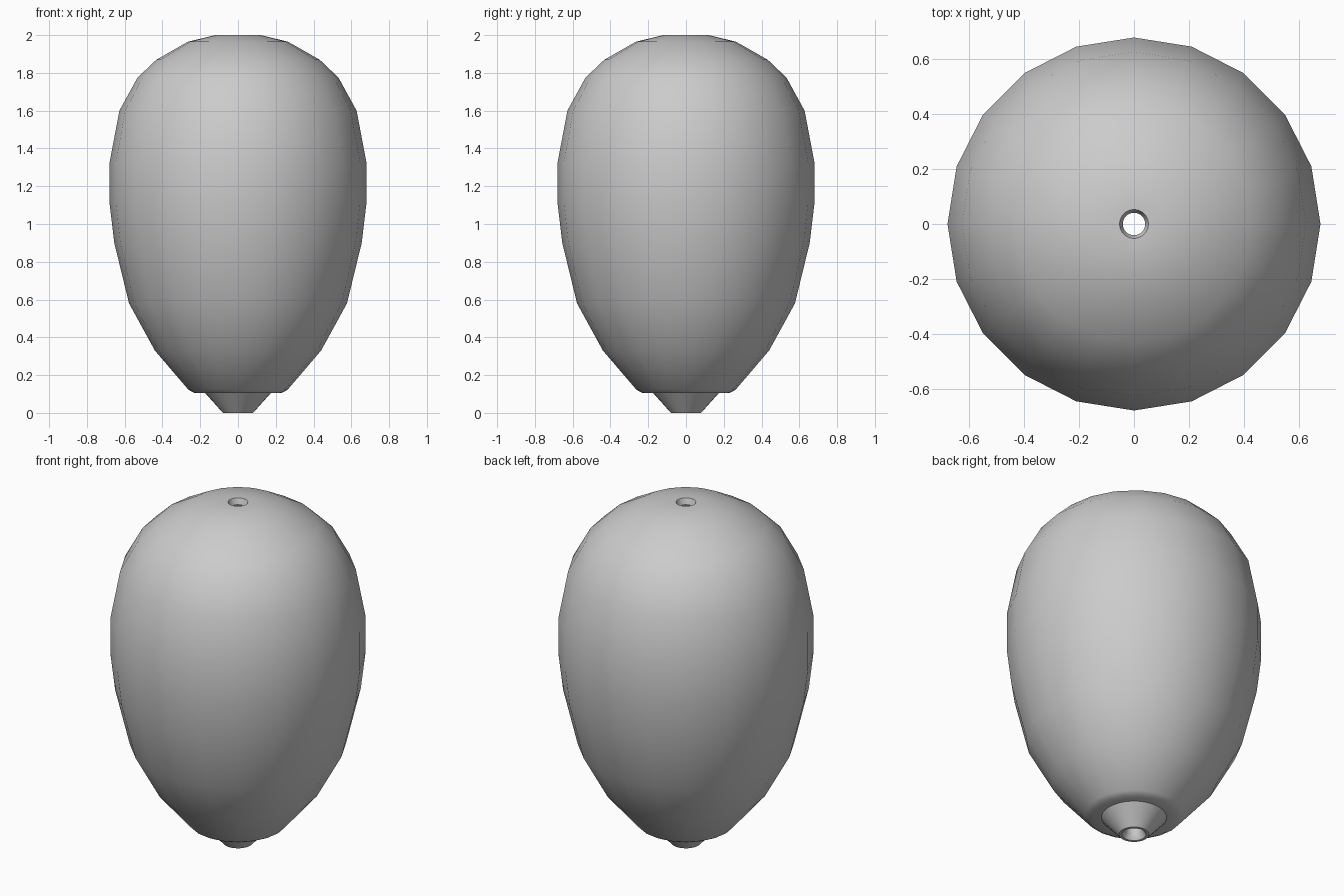
import bpy, bmesh, math

if "Cube" in bpy.data.objects:
    bpy.data.objects.remove(bpy.data.objects["Cube"])


def lathe(name, profile, sides, angle):
    """Revolve a closed (radius, z) profile around the z axis."""
    bm = bmesh.new()
    rings = [[bm.verts.new((r * math.cos(2 * math.pi * i / sides),
                            r * math.sin(2 * math.pi * i / sides), z))
              for i in range(sides)] for r, z in profile]
    for a, b in zip(rings, rings[1:] + rings[:1]):
        for i in range(sides):
            j = (i + 1) % sides
            bm.faces.new((a[i], a[j], b[j], b[i]))
    bmesh.ops.recalc_face_normals(bm, faces=bm.faces)
    mesh = bpy.data.meshes.new(name)
    bm.to_mesh(mesh)
    bm.free()
    obj = bpy.data.objects.new(name, mesh)
    bpy.context.collection.objects.link(obj)
    bpy.ops.object.select_all(action='DESELECT')
    obj.select_set(True)
    bpy.context.view_layer.objects.active = obj
    bpy.ops.object.shade_smooth_by_angle(angle=math.radians(angle))
    return obj


# Hollow egg-shaped shell: outside from bottom to top, then inside back down
outer = [(0.165, 0.105), (0.23, 0.105), (0.262, 0.122), (0.44, 0.33),
         (0.577, 0.58), (0.655, 0.90), (0.68, 1.11), (0.68, 1.325),
         (0.628, 1.60), (0.532, 1.775), (0.432, 1.87), (0.265, 1.965),
         (0.12, 2.0), (0.053, 2.0)]
inner = [(0.041, 1.965), (0.24, 1.93), (0.41, 1.84), (0.60, 1.59),
         (0.65, 1.32), (0.65, 1.11), (0.55, 0.59), (0.41, 0.34),
         (0.24, 0.14), (0.165, 0.135)]
lathe("egg_shell", outer + inner, 20, 45)

# Tapered nozzle under the shell, with a bore running through it
lathe("bottom_nozzle",
      [(0.175, 0.106), (0.08, 0.0), (0.065, 0.0), (0.045, 0.03),
       (0.045, 0.135), (0.175, 0.135)], 32, 35)
